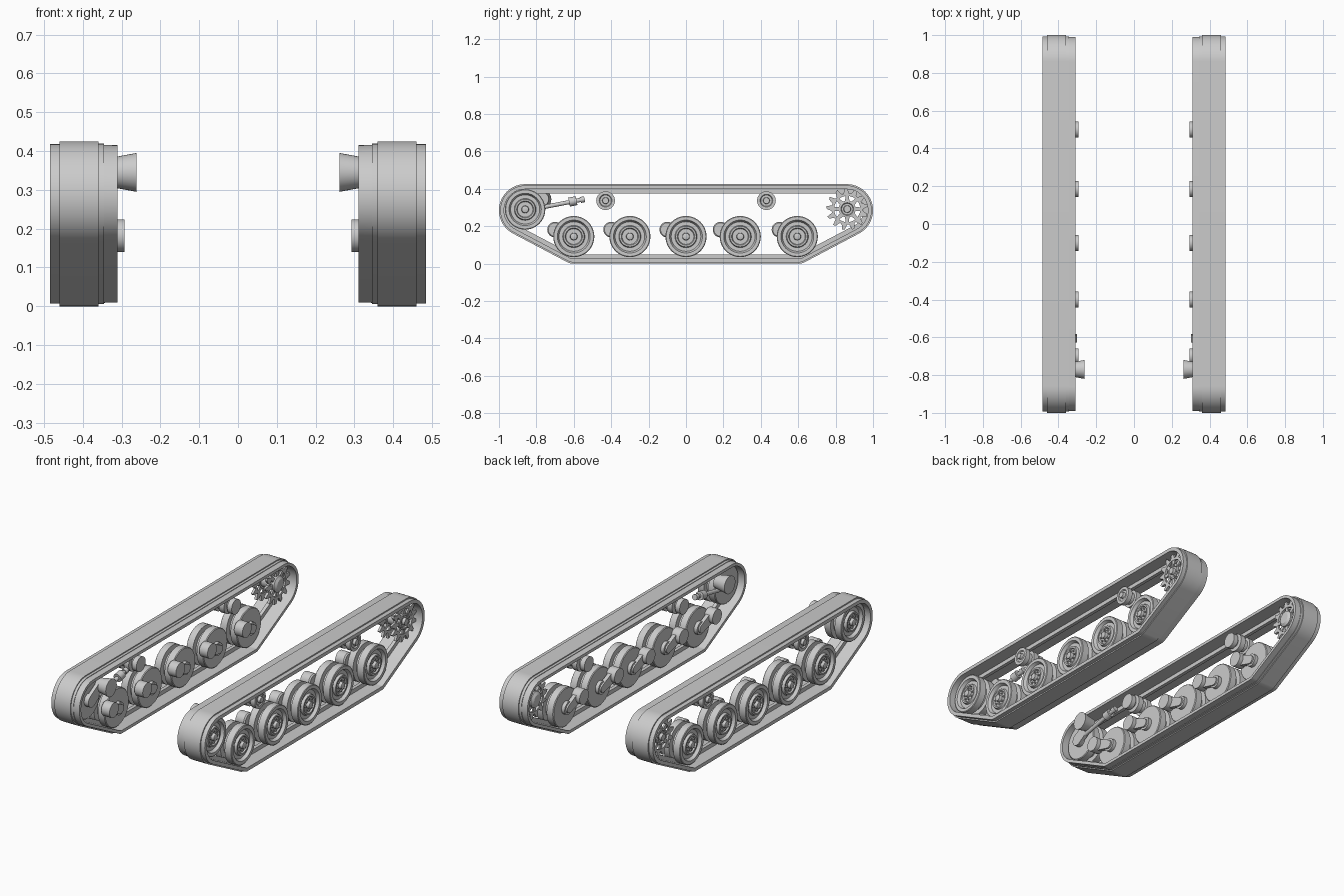
import bpy, bmesh, math
from mathutils import Vector

cube = bpy.data.objects.get("Cube")
if cube:
    bpy.data.objects.remove(cube)

steel = bpy.data.materials.new("grey_steel")
steel.use_nodes = True
steel.diffuse_color = (0.6, 0.6, 0.6, 1)
steel.node_tree.nodes["Principled BSDF"].inputs["Base Color"].default_value = (0.6, 0.6, 0.6, 1)

parts = []


def finish(name, bm):
    """Turn a bmesh into an object mirrored onto the other side."""
    bmesh.ops.remove_doubles(bm, verts=bm.verts, dist=1e-5)
    bmesh.ops.recalc_face_normals(bm, faces=bm.faces)
    mesh = bpy.data.meshes.new(name)
    bm.to_mesh(mesh)
    bm.free()
    mesh.materials.append(steel)
    obj = bpy.data.objects.new(name, mesh)
    bpy.context.collection.objects.link(obj)
    obj.modifiers.new("other_side", 'MIRROR').use_axis[0] = True
    parts.append(obj)
    return obj


def skin(bm, rings, closed=False):
    """Join rings of equal point count with quads."""
    rows = [[bm.verts.new(p) for p in ring] for ring in rings]
    pairs = list(zip(rows, rows[1:])) + ([(rows[-1], rows[0])] if closed else [])
    for a, b in pairs:
        for i in range(len(a)):
            j = (i + 1) % len(a)
            bm.faces.new((a[i], a[j], b[j], b[i]))
    return rows


def circle(x, y, z, r, n=40):
    return [(x, y + r * math.cos(math.tau * i / n), z + r * math.sin(math.tau * i / n)) for i in range(n)]


def lathe(bm, y, z, profile, n=40):
    """Turn (x, radius) steps around a sideways axle, capped at both ends."""
    rows = skin(bm, [circle(x, y, z, r, n) for x, r in profile])
    bm.faces.new(rows[0])
    bm.faces.new(rows[-1])


def link_plate(bm, a, b, ra, rb, x0, x1):
    """Rounded arm between two (y, z) points."""
    a, b = Vector(a), Vector(b)
    d = b - a
    base = math.atan2(d.y, d.x)
    outline = []
    for c, r, start in ((b, rb, -0.5), (a, ra, 0.5)):
        for i in range(11):
            t = base + math.pi * (start + i / 10)
            outline.append((c.x + r * math.cos(t), c.y + r * math.sin(t)))
    rows = skin(bm, [[(x, *p) for p in outline] for x in (x0, x1)])
    for row in rows:
        bm.faces.new(row)


def rod(bm, a, b, r):
    a, b = Vector(a), Vector(b)
    q = (b - a).to_track_quat('Z', 'Y')
    ends = [[c + q @ Vector((r * math.cos(math.tau * i / 16), r * math.sin(math.tau * i / 16), 0))
             for i in range(16)] for c in (a, b)]
    for row in skin(bm, ends):
        bm.faces.new(row)


# Track belt: cross-section (x, depth) swept around the loop
section = [(.31, .010), (.345, .009), (.345, .006), (.36, .006), (.36, 0), (.46, 0), (.46, .007), (.485, .007),
           (.485, .027), (.41, .027), (.41, .05), (.39, .05), (.39, .027), (.31, .027)]
arcs = [(.86, .285, .14, -61.5, 90, 24), (-.86, .285, .14, 90, 241.5, 24),
        (-.605, .06, .06, 241.5, 270, 5), (.605, .06, .06, 270, 298.5, 5)]
loop = []
for cy, cz, r, a0, a1, n in arcs:
    for i in range(n + 1):
        t = math.radians(a0 + (a1 - a0) * i / n)
        loop.append([(x, cy + (r - d) * math.cos(t), cz + (r - d) * math.sin(t)) for x, d in section])
bm = bmesh.new()
skin(bm, loop, closed=True)
finish("track_belt", bm)


# Twin-disc wheels with a dished face, hub and bolts
def wheel(name, y, z, r):
    bm = bmesh.new()
    lathe(bm, y, z, [(.325, .036), (.345, .036), (.345, r - .004), (.349, r), (.387, r), (.387, .08),
                     (.413, .08), (.413, r), (.452, r), (.455, r - .004), (.455, r * .80), (.438, r * .72),
                     (.438, r * .54), (.452, r * .50), (.452, r * .42), (.444, r * .38), (.444, .020),
                     (.462, .018), (.464, .014)])
    for i in range(8):
        t = math.tau * i / 8
        lathe(bm, y + .032 * math.cos(t), z + .032 * math.sin(t), [(.44, .005), (.452, .005)], 6)
    finish(name, bm)


wheel("idler_wheel", -.86, .29, .108)
wheel_ys = [-.6, -.3, 0, .29, .595]
pivot_ys = [-.70, -.40, -.10, .185, .50]
for k, (wy, py) in enumerate(zip(wheel_ys, pivot_ys), 1):
    wheel(f"road_wheel_{k}", wy, .145, .11)
    # Swing arm and its pivot
    bm = bmesh.new()
    link_plate(bm, (py, .182), (wy, .145), .032, .024, .316, .338)
    lathe(bm, py, .182, [(.293, .042), (.345, .042), (.352, .036)], 28)
    finish(f"swing_arm_{k}", bm)

# Return rollers on stub axles
for name, y in (("front_return_roller", -.43), ("rear_return_roller", .43)):
    bm = bmesh.new()
    lathe(bm, y, .337, [(.312, .042), (.34, .042), (.34, .025), (.355, .025), (.355, .05), (.386, .05), (.386, .034),
                        (.414, .034), (.414, .05), (.442, .05), (.442, .034), (.436, .030), (.436, .018),
                        (.452, .016)], 32)
    finish(name, bm)

# Drive sprocket: two toothed rings with spokes on a common hub
sy, sz, teeth = .862, .292, 13
bm = bmesh.new()
for x0, x1 in ((.352, .366), (.434, .448)):
    outer, inner = [], []
    for i in range(teeth * 4):
        t = math.tau * i / (teeth * 4)
        r = .114 if i % 4 == 1 else .109 if i % 4 == 2 else .084
        outer.append((r * math.cos(t), r * math.sin(t)))
        inner.append((.070 * math.cos(t), .070 * math.sin(t)))
    ring = [[(x, sy + p, sz + q) for p, q in pts]
            for x, pts in ((x0, inner), (x0, outer), (x1, outer), (x1, inner))]
    skin(bm, ring, closed=True)
    for i in range(8):
        t = math.tau * i / 8
        ends = [(sy + r * math.cos(t), sz + r * math.sin(t)) for r in (.038, .070)]
        link_plate(bm, ends[0], ends[1], .012, .009, x0 + .002, x1 - .002)
lathe(bm, sy, sz, [(.335, .03), (.345, .045), (.366, .045), (.366, .036), (.434, .036), (.434, .045),
                   (.45, .045), (.452, .034), (.446, .030), (.446, .020), (.462, .018)])
for i in range(8):
    t = math.tau * (i + .5) / 8
    lathe(bm, sy + .039 * math.cos(t), sz + .039 * math.sin(t), [(.445, .004), (.456, .004)], 6)
finish("drive_sprocket", bm)

# Idler crank with flared mount
bm = bmesh.new()
lathe(bm, -.77, .345, [(.262, .05), (.31, .041), (.342, .036)], 32)
link_plate(bm, (-.77, .345), (-.86, .29), .034, .036, .318, .338)
finish("idler_crank", bm)

# Tensioner rod with collar and end fitting
bm = bmesh.new()
rod(bm, (.325, -.80, .295), (.325, -.55, .343), .011)
rod(bm, (.325, -.625, .329), (.325, -.585, .337), .024)
rod(bm, (.325, -.565, .340), (.325, -.542, .345), .016)
finish("tensioner", bm)

# Smooth shading with crisp edges
bpy.ops.object.select_all(action='DESELECT')
for obj in parts:
    obj.select_set(True)
bpy.context.view_layer.objects.active = parts[0]
bpy.ops.object.shade_smooth_by_angle(angle=math.radians(30))
